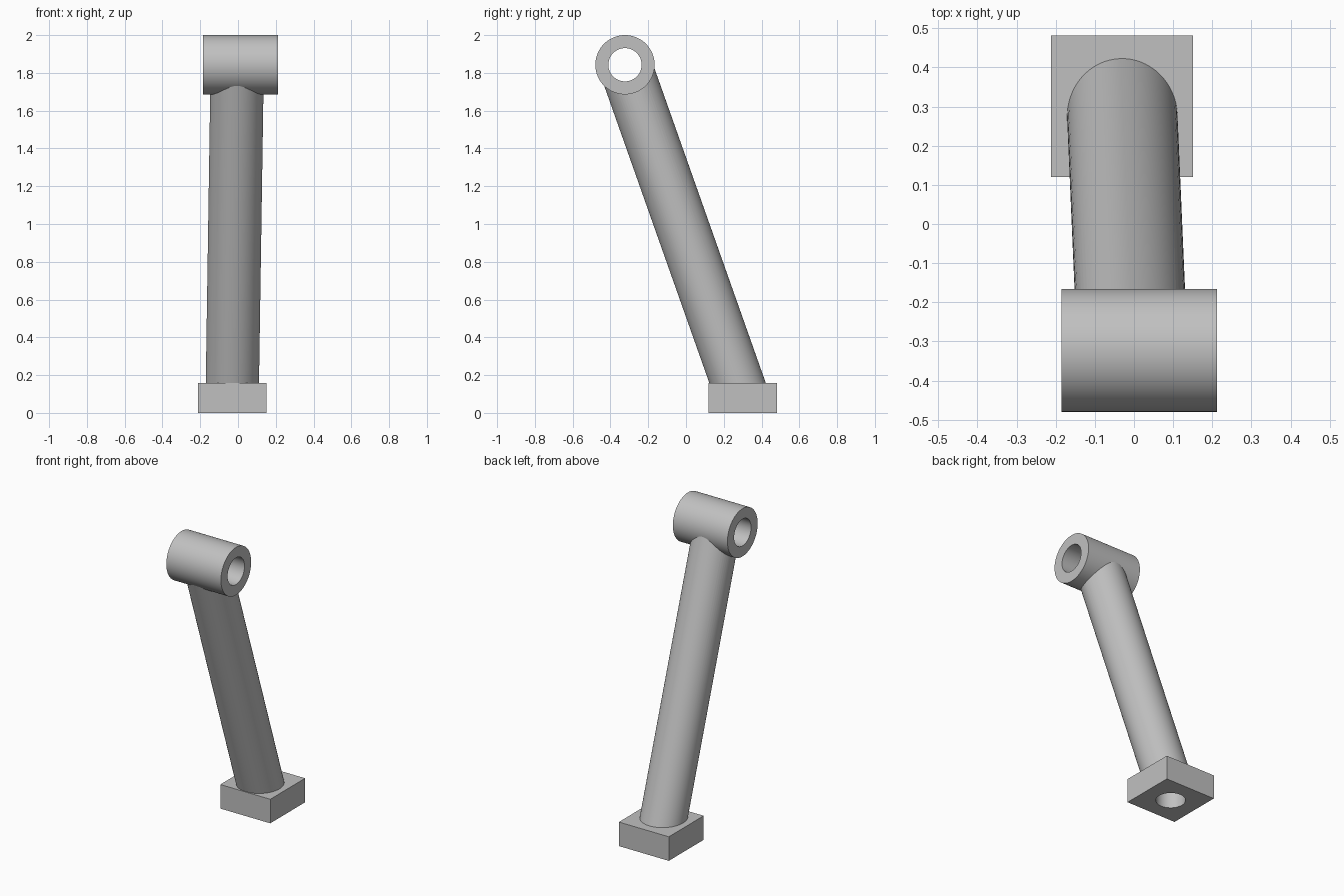
import bpy
import math
from mathutils import Vector

default = bpy.data.objects.get("Cube")
if default:
    bpy.data.objects.remove(default, do_unlink=True)

grey = bpy.data.materials.new("plain grey")
grey.use_nodes = True
colour = (0.53, 0.53, 0.53, 1)
grey.diffuse_color = colour
grey.node_tree.nodes["Principled BSDF"].inputs["Base Color"].default_value = colour


def cylinder(name, start, end, radius):
    """Cylinder running between two points."""
    start, end = Vector(start), Vector(end)
    axis = end - start
    bpy.ops.mesh.primitive_cylinder_add(
        vertices=64, radius=radius, depth=axis.length,
        location=(start + end) / 2,
        rotation=axis.to_track_quat("Z", "Y").to_euler())
    obj = bpy.context.object
    obj.name = name
    obj.data.materials.append(grey)
    return obj


def cut(obj, cutter):
    """Subtract the cutter and bake the result."""
    bpy.context.view_layer.objects.active = obj
    mod = obj.modifiers.new("bore", "BOOLEAN")
    mod.operation = "DIFFERENCE"
    mod.solver = "EXACT"
    mod.object = cutter
    bpy.ops.object.modifier_apply(modifier=mod.name)


base_centre = Vector((-0.031, 0.301, 0.079))
eye_centre = Vector((0.0135, -0.323, 1.843))
base_size = Vector((0.363, 0.362, 0.158))
bore_radius = 0.088

# Square foot block
bpy.ops.mesh.primitive_cube_add(size=1, location=base_centre)
foot = bpy.context.object
foot.name = "foot_block"
foot.scale = base_size
bpy.ops.object.transform_apply(location=False, rotation=False, scale=True)
foot.data.materials.append(grey)

# Leaning rod, from inside the foot to the middle of the eye
rod = cylinder("leaning_rod", base_centre, (-0.004, eye_centre.y, eye_centre.z), 0.141)

# Horizontal eye at the top
half = Vector((0.1985, 0, 0))
eye = cylinder("top_eye", eye_centre - half, eye_centre + half, 0.157)

# Bores through the eye and up into the foot
eye_bore = cylinder("eye_bore_cutter", eye_centre - 2 * half, eye_centre + 2 * half, bore_radius)
foot_bore = cylinder("foot_bore_cutter", (base_centre.x, base_centre.y, -0.1),
                     (base_centre.x, base_centre.y, 0.17), bore_radius)
for obj, cutter in ((eye, eye_bore), (rod, eye_bore), (foot, foot_bore), (rod, foot_bore)):
    cut(obj, cutter)
for cutter in (eye_bore, foot_bore):
    bpy.data.objects.remove(cutter, do_unlink=True)

# Smooth round walls, crisp rims
bpy.ops.object.select_all(action="DESELECT")
for obj in (foot, rod, eye):
    obj.select_set(True)
bpy.context.view_layer.objects.active = rod
bpy.ops.object.shade_smooth_by_angle(angle=math.radians(30))
